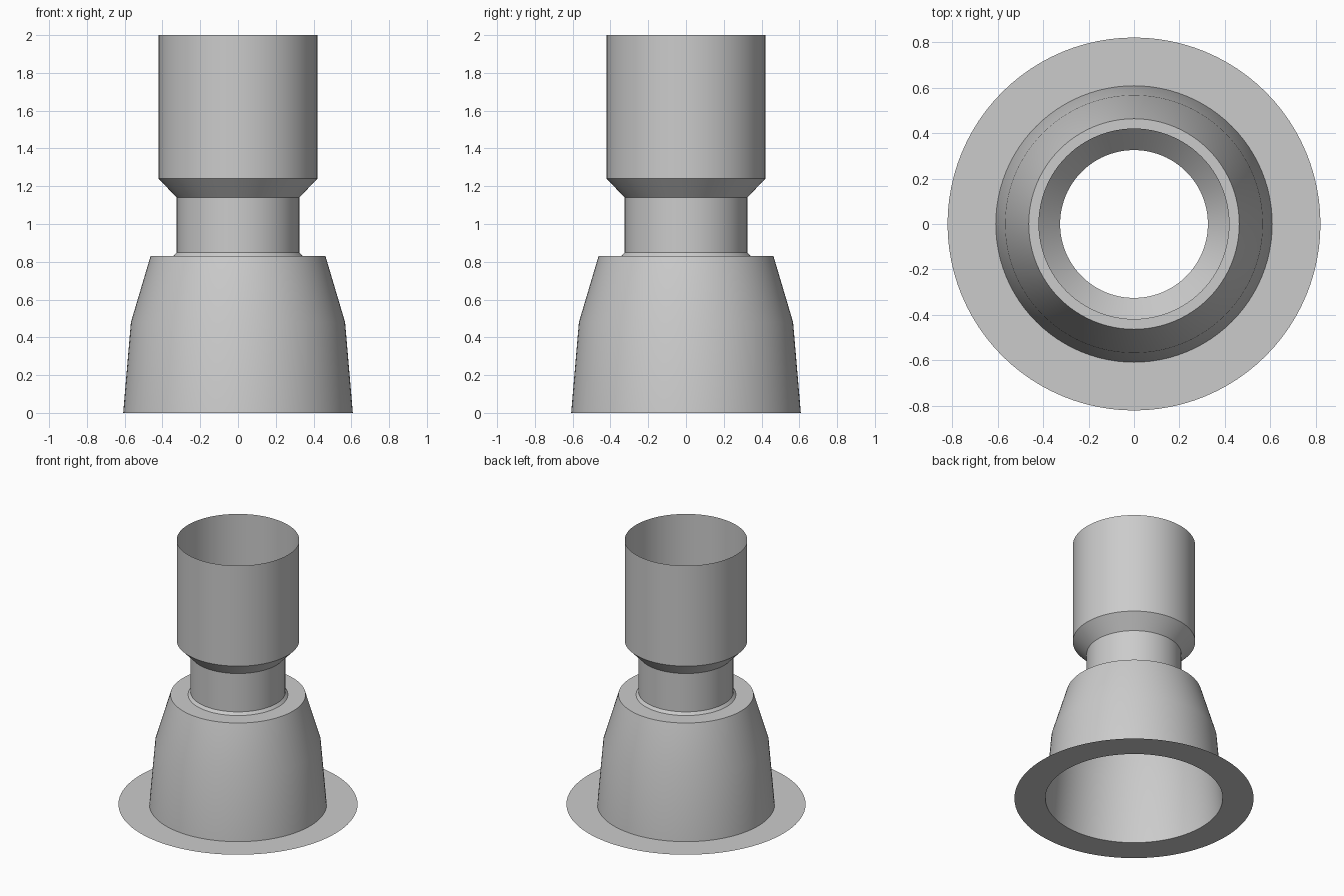
import bpy
import bmesh
import math
from mathutils import Vector

SEGMENTS = 96

cube = bpy.data.objects.get("Cube")
if cube:
    bpy.data.objects.remove(cube, do_unlink=True)

grey = bpy.data.materials.new("light grey")
grey.use_nodes = True
colour = (0.6, 0.6, 0.6, 1.0)
grey.diffuse_color = colour
grey.node_tree.nodes["Principled BSDF"].inputs["Base Color"].default_value = colour


def revolve(name, profile):
    """Thin open shell turned round the z axis from (radius, height) points."""
    bm = bmesh.new()
    verts = [bm.verts.new((r, 0, z)) for r, z in profile]
    edges = [bm.edges.new(pair) for pair in zip(verts, verts[1:])]
    bmesh.ops.spin(bm, geom=verts + edges, cent=(0, 0, 0), axis=(0, 0, 1),
                   angle=math.tau, steps=SEGMENTS, use_merge=True)
    bmesh.ops.remove_doubles(bm, verts=bm.verts, dist=0.0001)
    # Turn every face outward or upward
    for face in bm.faces:
        face.normal_update()
        centre = face.calc_center_median()
        outward = Vector((centre.x, centre.y, 0)).normalized()
        flat = abs(face.normal.z) > 0.99
        if face.normal.dot(Vector((0, 0, 1)) if flat else outward) < 0:
            face.normal_flip()
    mesh = bpy.data.meshes.new(name)
    bm.to_mesh(mesh)
    bm.free()
    mesh.materials.append(grey)
    obj = bpy.data.objects.new(name, mesh)
    bpy.context.collection.objects.link(obj)
    bpy.ops.object.select_all(action="DESELECT")
    obj.select_set(True)
    bpy.context.view_layer.objects.active = obj
    bpy.ops.object.shade_smooth_by_angle(angle=math.radians(30))
    return obj


# Flat sheet round the foot
revolve("base_flange", [(0.82, 0), (0.608, 0)])

# Tapered skirt with its flat shoulder
revolve("tapered_body", [(0.608, 0), (0.567, 0.48), (0.463, 0.83), (0.342, 0.83)])

# Narrow neck with a small chamfer at its foot
revolve("neck", [(0.342, 0.83), (0.325, 0.85), (0.325, 1.14)])

# Flared, open-topped tube
revolve("upper_tube", [(0.325, 1.14), (0.42, 1.24), (0.42, 2.0)])
